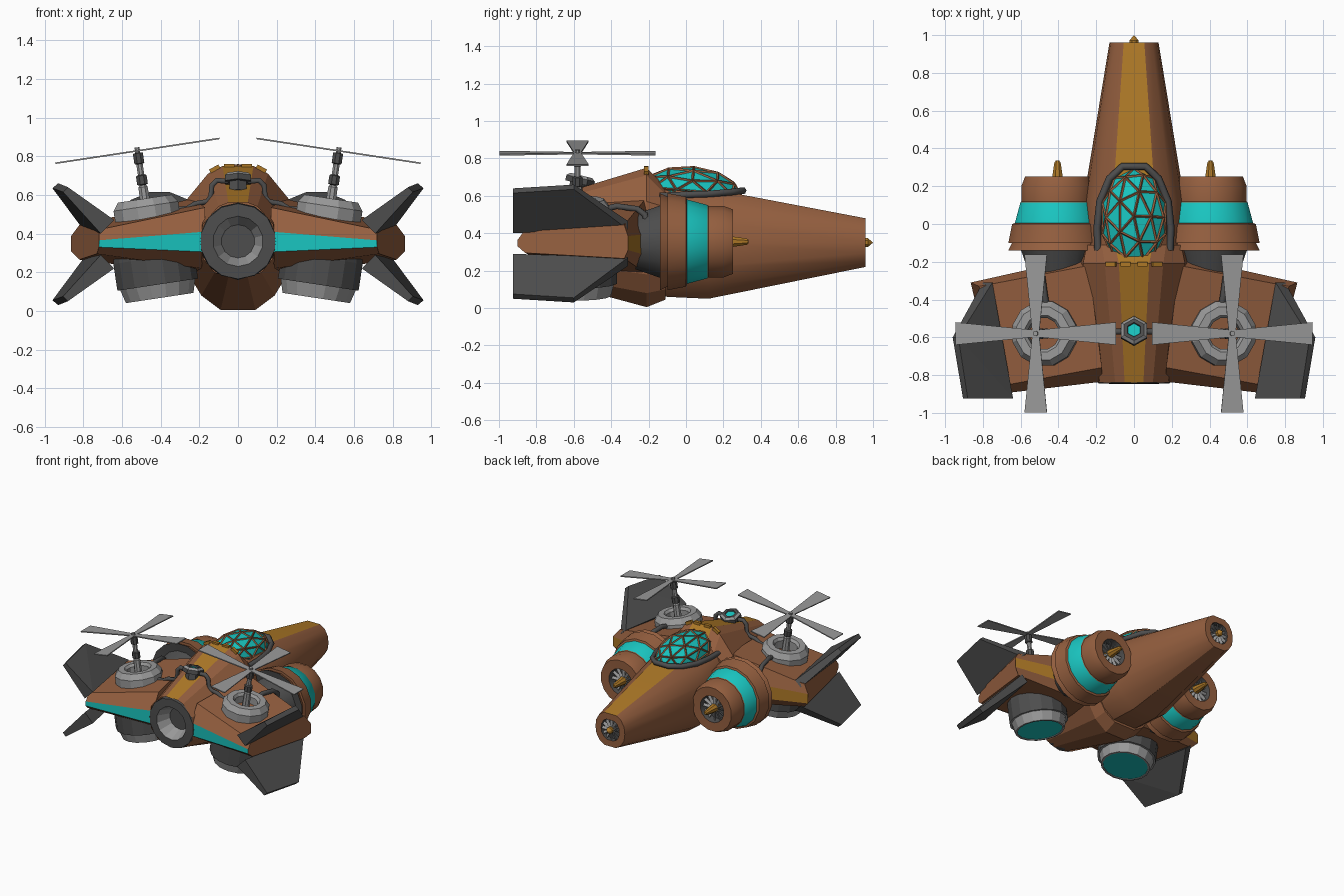
import bpy, bmesh
from math import sin, cos, pi, radians
from mathutils import Matrix, Vector

if "Cube" in bpy.data.objects:
    bpy.data.objects.remove(bpy.data.objects["Cube"])


def material(name, rgb):
    m = bpy.data.materials.new(name)
    m.diffuse_color = (*rgb, 1)
    m.use_nodes = True
    m.node_tree.nodes["Principled BSDF"].inputs["Base Color"].default_value = m.diffuse_color
    return m


BROWN = material("brown", (0.30, 0.115, 0.05))
CYAN = material("cyan", (0.01, 0.55, 0.52))
GOLD = material("gold", (0.42, 0.19, 0.02))
DARK = material("dark", (0.075, 0.075, 0.075))
GREY = material("grey", (0.32, 0.32, 0.32))
Y_AXIS = Matrix.Rotation(-pi / 2, 4, 'X')


def finish(name, bm, mats, smooth=0):
    bmesh.ops.remove_doubles(bm, verts=bm.verts, dist=1e-5)
    bmesh.ops.recalc_face_normals(bm, faces=bm.faces)
    me = bpy.data.meshes.new(name)
    bm.to_mesh(me)
    bm.free()
    for m in mats:
        me.materials.append(m)
    if smooth:
        me.polygons.foreach_set("use_smooth", [True] * len(me.polygons))
        me.set_sharp_from_angle(angle=radians(smooth))
    ob = bpy.data.objects.new(name, me)
    bpy.context.collection.objects.link(ob)
    return ob


def loft(name, rings, mats, col=lambda i, j: 0, caps=(0, 0), smooth=0):
    """Skin rings of equal length; col gives the material of band i, side j."""
    bm = bmesh.new()
    vs = [[bm.verts.new(p) for p in r] for r in rings]
    n = len(rings[0])
    for i in range(len(vs) - 1):
        for j in range(n):
            k = (j + 1) % n
            f = bm.faces.new((vs[i][j], vs[i][k], vs[i + 1][k], vs[i + 1][j]))
            f.material_index = col(i, j)
    for ring, c in ((vs[0], caps[0]), (vs[-1], caps[1])):
        if c is not None:
            bm.faces.new(ring).material_index = c
    return finish(name, bm, mats, smooth)


def lathe(name, prof, n, mat, mats, bands=None, caps=(0, 0), smooth=0):
    rings = [[mat @ Vector((r * cos(2 * pi * (k + .5) / n), r * sin(2 * pi * (k + .5) / n), z))
              for k in range(n)] for r, z in prof]
    return loft(name, rings, mats, lambda i, j: bands[i] if bands else 0, caps, smooth)


def boxes(name, mats4, mat):
    bm = bmesh.new()
    for m in mats4:
        bmesh.ops.create_cube(bm, size=1, matrix=m)
    return finish(name, bm, [mat])


def pipe(name, pts, r, mat):
    cu = bpy.data.curves.new(name, 'CURVE')
    cu.dimensions = '3D'
    cu.bevel_depth, cu.bevel_resolution, cu.use_fill_caps = r, 1, True
    sp = cu.splines.new('POLY')
    sp.points.add(len(pts) - 1)
    for p, co in zip(sp.points, pts):
        p.co = (*co, 1)
    cu.materials.append(mat)
    bpy.context.collection.objects.link(bpy.data.objects.new(name, cu))


def fan(name, loc, r):
    """Radial intake blades with a ring of gaps, facing +y."""
    boxes(name, [Matrix.Translation(loc) @ Y_AXIS @ Matrix.Rotation(2 * pi * k / 12, 4, 'Z')
                 @ Matrix.Translation((r / 2, 0, 0)) @ Matrix.Rotation(.6, 4, 'X')
                 @ Matrix.Diagonal((r, .022, .005, 1)) for k in range(12)], GREY)


def both(half):
    """Complete a half section (x, z), top to bottom, by mirroring."""
    return half + [(-x, z) for x, z in reversed(half)]


# nose hull with recessed intake
unit = both([(.42, 1), (.74, .8), (.95, .42), (1, 0), (.94, -.42), (.72, -.78), (.38, -1)])
rings = []
for y, w, top, bot in ((-.15, .26, .65, .07), (-.1, .265, .65, .06), (.12, .268, .64, .05),
                       (.96, .13, .48, .22), (.96, .08, .43, .27), (.92, .08, .43, .27)):
    c, h = (top + bot) / 2, (top - bot) / 2
    rings.append([(x * w, y, c + z * h) for x, z in unit])
loft("nose_hull", rings, [BROWN, GOLD, DARK],
     lambda i, j: 2 if i == 4 else int(j == 13 and i < 3), (0, 2), 32)
fan("nose_fan", (0, .945, .35), .078)
lathe("nose_spinner", [(.026, .93), (.026, .972), (.014, .985), (0, 1.0)], 8,
      Matrix.Translation((0, 0, .35)) @ Y_AXIS, [GOLD])

# rear hull with faceted spine and keel
secs = [(-.11, [(.1, .65), (.17, .61), (.25, .54), (.26, .35), (.24, .2), (.18, .1), (.09, .045)]),
        (-.21, [(.08, .75), (.155, .71), (.27, .57), (.3, .36), (.25, .18), (.19, .08), (.09, .005)]),
        (-.84, [(.05, .56), (.1, .54), (.18, .45), (.195, .36), (.18, .27), (.12, .2), (.05, .175)])]
loft("rear_hull", [[(x, y, z) for x, z in both(h)] for y, h in secs], [BROWN, GOLD],
     lambda i, j: int(j == 13), (0, None))

# main exhaust
lathe("exhaust", [(.19, -.74), (.2, -.8), (.195, -.843), (.13, -.846), (.078, -.72), (0, -.72)], 14,
      Matrix.Translation((0, 0, .36)) @ Y_AXIS, [DARK, GREY, CYAN], [0, 0, 0, 1, 2])

# canopy glass, frame and rim
for name, mat in (("canopy_glass", CYAN), ("canopy_frame", BROWN)):
    bm = bmesh.new()
    bmesh.ops.create_icosphere(bm, subdivisions=2, radius=1, matrix=Matrix.Translation((0, .03, .625))
                               @ Matrix.Rotation(radians(-5), 4, 'X') @ Matrix.Diagonal((.175, .265, .128, 1)))
    bmesh.ops.delete(bm, geom=[v for v in bm.verts if v.co.z < .56], context='VERTS')
    ob = finish(name, bm, [mat])
    if mat == BROWN:
        wf = ob.modifiers.new("bars", 'WIREFRAME')
        wf.thickness = .014
rim = [(.19, -.14, .6), (.195, -.02, .605), (.18, .12, .61), (.13, .24, .62), (.06, .305, .628)]
pipe("canopy_rim", rim + [(-x, y, z) for x, y, z in reversed(rim)], .02, DARK)
boxes("spine_blocks", [Matrix.Translation((x, -.213, .748 - .25 * max(0, abs(x) - .06)))
                       @ Matrix.Rotation(.5 * x / .12 if abs(x) > .1 else 0, 4, 'Y')
                       @ Matrix.Diagonal((.055, .025, .025, 1)) for x in (-.12, -.045, .045, .12)], GOLD)

# hexagonal cell on the spine
hexm = Matrix.Translation((0, -.57, .665)) @ Matrix.Rotation(radians(-14), 4, 'X') @ Matrix.Rotation(0, 4, 'Z')
lathe("spine_cell", [(.05, -.05), (.05, .0), (.078, .0), (.078, .03), (.06, .045), (.04, .045), (.036, .035), (0, .035)],
      6, hexm, [DARK, GREY, CYAN], [0, 0, 0, 1, 0, 0, 2])

for s, side in ((1, "right"), (-1, "left")):
    # wing: root, inner-span and tip sections as (x, y, z) loops
    root = [(.17, -.835, .41), (.17, -.835, .305), (.19, -.7, .22), (.24, -.22, .19),
            (.24, -.17, .27), (.24, -.17, .40), (.24, -.22, .58), (.17, -.76, .535)]
    tip = [(.72, -.9, .365), (.72, -.9, .33), (.73, -.86, .295), (.82, -.33, .265),
           (.865, -.31, .31), (.865, -.31, .385), (.82, -.33, .445), (.72, -.86, .42)]
    loft(side + "_wing", [[(s * x, y, z) for x, y, z in r] for r in (root, tip)],
         [BROWN, CYAN, GOLD], lambda i, j: {0: 1, 4: 2}.get(j, 0))

    # upper and lower tail fins, wedge shaped
    fin = [(.64, -.925, .47), (.71, -.925, .40), (.88, -.925, .64), (.905, -.925, .615),
           (.93, -.6, .66), (.96, -.6, .635), (.75, -.31, .465), (.8, -.31, .42)]
    for up, word in ((1, "upper"), (-1, "lower")):
        bm = bmesh.new()
        for x, y, z in fin:
            bm.verts.new((s * x, y, .345 + up * (z - .345)))
        bmesh.ops.convex_hull(bm, input=bm.verts)
        bmesh.ops.dissolve_limit(bm, angle_limit=.03, verts=bm.verts, edges=bm.edges)
        finish(f"{side}_{word}_fin", bm, [DARK])

    # engine nacelle, fan and spinner
    em = Matrix.Translation((s * .405, 0, .355)) @ Y_AXIS
    lathe(side + "_nacelle", [(0, .19), (.095, .19), (.105, .25), (.175, .252), (.195, .2), (.195, .12),
                              (.2, .115), (.23, .005), (.245, 0), (.265, -.1), (.245, -.1), (.265, -.14),
                              (.2, -.13), (.15, -.27)], 16, em, [BROWN, CYAN, DARK],
          [2, 2, 0, 0, 0, 0, 1, 0, 0, 0, 0, 2, 2], (0, 2), 32)
    fan(side + "_nacelle_fan", (s * .405, .215, .355), .098)
    lathe(side + "_nacelle_spinner", [(.036, .19), (.03, .25), (.018, .325), (.01, .335)], 8, em, [GOLD])

    # rotor turbine: everything along one axis leaning outward
    tm = Matrix.Translation((s * .52, -.58, .828)) @ Matrix.Rotation(s * radians(8.6), 4, 'Y')
    lathe(side + "_rotor_mount", [(.17, -.4), (.175, -.36), (.175, -.29), (.145, -.25), (.1, -.25), (.085, -.27), (.085, -.36)],
          12, tm, [GREY])
    lathe(side + "_thruster", [(.2, -.48), (.215, -.56), (.215, -.7), (.2, -.7), (.18, -.77), (.165, -.77), (.165, -.765), (0, -.765)],
          16, tm, [DARK, GREY, CYAN], [0, 0, 1, 1, 1, 1, 2])
    lathe(side + "_mast", [(.03, -.36), (.026, -.19), (.018, -.18), (.03, -.175), (.03, -.13), (.018, -.125), (.018, -.07),
                           (.028, -.065), (.028, -.012), (.014, -.01), (.014, .018)], 8, tm, [GREY, DARK],
          [0, 0, 1, 1, 1, 0, 1, 1, 1, 0])
    bm = bmesh.new()
    for k in range(4):
        bm2 = tm @ Matrix.Rotation(k * pi / 2, 4, 'Z')
        lo, hi = [[bm.verts.new(bm2 @ Vector((x, y, z))) for x, y in
                   ((.0, -.018), (.43 if k % 2 == 0 else .418, -.06), (.43 if k % 2 == 0 else .418, .06), (.0, .018))]
                  for z in (-.004, .004)]
        bm.faces.new(lo)
        bm.faces.new(hi)
        for a in range(4):
            b = (a + 1) % 4
            bm.faces.new((lo[a], lo[b], hi[b], hi[a]))
    me = finish(side + "_rotor_blades", bm, [GREY])

    # feed pipes from the cell to the mount, and from the mount over the leading edge
    pipe(side + "_cell_pipe", [(s * x, y, z) for x, y, z in
         ((.05, -.57, .67), (.11, -.57, .675), (.135, -.57, .65), (.14, -.57, .59), (.16, -.57, .565),
          (.22, -.57, .555), (.26, -.57, .53), (.32, -.57, .525))], .016, DARK)
    pipe(side + "_mount_pipe", [(s * x, y, z) for x, y, z in
         ((.465, -.43, .53), (.475, -.37, .545), (.49, -.26, .53), (.5, -.22, .5), (.505, -.19, .37),
          (.5, -.165, .32), (.49, -.13, .31))], .018, DARK)
